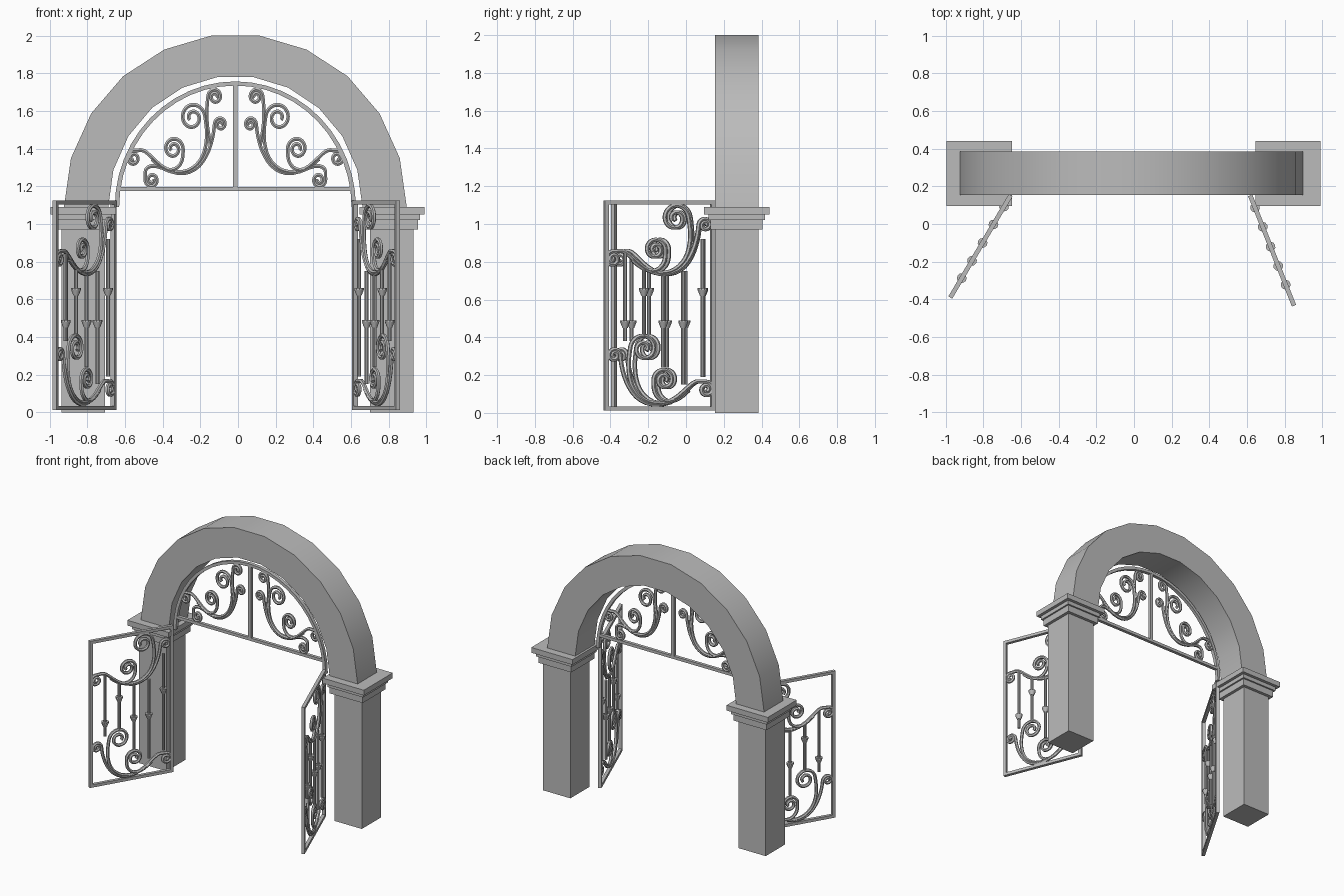
import bpy, bmesh
from math import sin, cos, pi, atan2, radians
from mathutils import Matrix, Vector

cube = bpy.data.objects.get("Cube")
if cube:
    bpy.data.objects.remove(cube, do_unlink=True)

GREY = (0.5, 0.5, 0.5, 1)
mat = bpy.data.materials.new("plain grey")
mat.use_nodes = True
mat.diffuse_color = GREY
mat.node_tree.nodes["Principled BSDF"].inputs["Base Color"].default_value = GREY

MID = -0.014          # centre line of the arch
SPRING = 1.09         # height where the arch starts
GATE_W = 0.63


def finish(name, mesh, matrix=Matrix(), smooth=True):
    mesh.transform(matrix)
    mesh.materials.clear()
    mesh.materials.append(mat)
    ob = bpy.data.objects.new(name, mesh)
    bpy.context.collection.objects.link(ob)
    if smooth:
        bpy.ops.object.select_all(action="DESELECT")
        ob.select_set(True)
        bpy.context.view_layer.objects.active = ob
        bpy.ops.object.shade_smooth_by_angle(angle=radians(35))
    return ob


def from_bmesh(name, bm, matrix=Matrix(), smooth=False):
    bmesh.ops.recalc_face_normals(bm, faces=bm.faces)
    mesh = bpy.data.meshes.new(name)
    bm.to_mesh(mesh)
    bm.free()
    return finish(name, mesh, matrix, smooth)


def box(name, lo, hi, matrix=Matrix()):
    lo, hi = Vector(lo), Vector(hi)
    bm = bmesh.new()
    bmesh.ops.create_cube(bm, size=1)
    for v in bm.verts:
        v.co = [c * s + m for c, s, m in zip(v.co, hi - lo, (lo + hi) / 2)]
    return from_bmesh(name, bm, matrix)


def half_ring(name, outer, inner, y0, y1, segs):
    """Elliptic half ring with a rectangular section."""
    bm = bmesh.new()
    sections = []
    for k in range(segs + 1):
        a = pi * k / segs
        sections.append([bm.verts.new((MID + r[0] * cos(a), y, SPRING + r[1] * sin(a)))
                         for r, y in ((outer, y0), (outer, y1), (inner, y1), (inner, y0))])
    for s, t in zip(sections, sections[1:]):
        for i in range(4):
            j = (i + 1) % 4
            bm.faces.new((s[i], s[j], t[j], t[i]))
    bm.faces.new(sections[0])
    bm.faces.new(sections[-1])
    return from_bmesh(name, bm, smooth=True)


def curl(center, r, start, sense, turns=1.6):
    """Points of a spiral that winds inwards from angle start (degrees)."""
    n = 26
    pts = []
    for i in range(n + 1):
        t = i / n
        a = radians(start) + sense * turns * 2 * pi * t
        q = r * (1 - 0.75 * t)
        pts.append((center[0] + q * cos(a), center[1] + q * sin(a)))
    return pts


def tube(name, pts, matrix, radius=0.012):
    cu = bpy.data.curves.new(name, "CURVE")
    cu.dimensions = "3D"
    cu.bevel_depth = radius
    cu.bevel_resolution = 1
    cu.use_fill_caps = True
    cu.resolution_u = 3
    sp = cu.splines.new("NURBS")
    sp.points.add(len(pts) - 1)
    for p, (u, z) in zip(sp.points, pts):
        p.co = (u, 0, z, 1)
    sp.order_u = 3
    sp.use_endpoint_u = True
    tmp = bpy.data.objects.new(name + "_path", cu)
    bpy.context.collection.objects.link(tmp)
    dg = bpy.context.evaluated_depsgraph_get()
    mesh = bpy.data.meshes.new_from_object(tmp.evaluated_get(dg))
    bpy.data.objects.remove(tmp, do_unlink=True)
    return finish(name, mesh, matrix)


# Scroll unit: strands in (distance from hinge, height)
HIGH = curl((0.056, 0.995), 0.036, 0, 1)
LOW = curl((0.58, 0.815), 0.042, 110, -1)
UNIT = {
    "main_scroll": HIGH[::-1] + [(0.10, 0.93), (0.13, 0.84), (0.19, 0.76), (0.29, 0.725),
                                 (0.40, 0.76), (0.47, 0.82), (0.52, 0.86)] + LOW,
    "large_scroll": [(0.36, 0.745), (0.29, 0.735), (0.21, 0.765), (0.155, 0.83), (0.135, 0.93)]
    + curl((0.225, 1.03), 0.078, 180, -1),
    "medium_scroll": [(0.47, 0.81), (0.42, 0.765), (0.34, 0.745), (0.285, 0.79)]
    + curl((0.34, 0.865), 0.06, 180, -1),
}
EXTRA = {
    "upper_scroll": [(0.115, 0.88), (0.135, 0.97), (0.14, 1.06)] + curl((0.089, 1.141), 0.043, 0, 1),
    "lower_scroll": [(0.36, 0.745), (0.44, 0.78), (0.51, 0.765)] + curl((0.47, 0.70), 0.042, 20, -1),
}


def picket(name, u, z0, z1, collar, matrix):
    """Round bar with a flared collar."""
    bm = bmesh.new()
    for r1, r2, a, b in ((0.011, 0.011, z0, z1), (0.014, 0.026, collar - 0.03, collar),
                         (0.026, 0.026, collar, collar + 0.01)):
        bmesh.ops.create_cone(bm, cap_ends=True, segments=10, radius1=r1, radius2=r2, depth=b - a,
                              matrix=Matrix.Translation((u, 0, (a + b) / 2)))
    return from_bmesh(name, bm, matrix, True)


def gate(side, hinge, tip):
    m = Matrix.Translation((*hinge, 0)) @ Matrix.Rotation(
        atan2(tip[1] - hinge[1], tip[0] - hinge[0]), 4, "Z")
    w, t = GATE_W, 0.012
    for part, lo, hi in (("top_rail", (0, 1.103), (w, 1.125)), ("bottom_rail", (0, 0.013), (w, 0.035)),
                         ("hinge_stile", (0, 0.013), (0.022, 1.125)),
                         ("end_stile", (w - 0.022, 0.013), (w, 1.125))):
        box(f"{side}_gate_{part}", (lo[0], -t, lo[1]), (hi[0], t, hi[1]), m)
    for part, pts in UNIT.items():
        tube(f"{side}_gate_top_{part}", pts, m)
        tube(f"{side}_gate_bottom_{part}", [(w - u, z - 0.69) for u, z in pts], m)
    for i, (f, z0, z1, c) in enumerate(((0.11, 0.19, 0.92, 0.65), (0.285, 0.15, 0.75, 0.48),
                                        (0.465, 0.24, 0.73, 0.48), (0.64, 0.40, 0.76, 0.65),
                                        (0.81, 0.38, 0.84, 0.48))):
        picket(f"{side}_gate_picket_{i + 1}", f * w, z0, z1, c, m)


# Pillars with stepped capitals
PY = 0.268
for side, px in (("left", 0.817), ("right", -0.822)):
    for part, h, z0, z1 in (("pillar", 0.115, 0, 0.98), ("capital_neck", 0.138, 0.97, 1.02),
                            ("capital_step", 0.15, 1.02, 1.05), ("capital_slab", 0.173, 1.05, SPRING)):
        box(f"{side}_{part}", (px - h, PY - h, z0), (px + h, PY + h, z1))

# Stone arch and the iron fan light under it
half_ring("stone_arch", (0.91, 0.919), (0.675, 0.697), 0.154, 0.384, 11)
half_ring("iron_arch", (0.64, 0.667), (0.617, 0.645), 0.157, 0.183, 24)
box("transom_bar", (MID - 0.63, 0.158, 1.174), (MID + 0.63, 0.182, 1.196))
box("centre_bar", (MID - 0.012, 0.158, 1.19), (MID + 0.012, 0.182, 1.745))
for side, turn in (("left", 0), ("right", pi)):
    m = (Matrix.Translation((MID, 0.17, 0.535)) @ Matrix.Rotation(turn, 4, "Z")
         @ Matrix.Translation((0.03, 0, 0)) @ Matrix.Scale(0.88, 4, (1, 0, 0)))
    for part, pts in (UNIT | EXTRA).items():
        tube(f"{side}_fan_{part}", pts, m)

# Open gates
gate("left", (0.617, 0.152), (0.846, -0.425))
gate("right", (-0.655, 0.152), (-0.972, -0.385))
